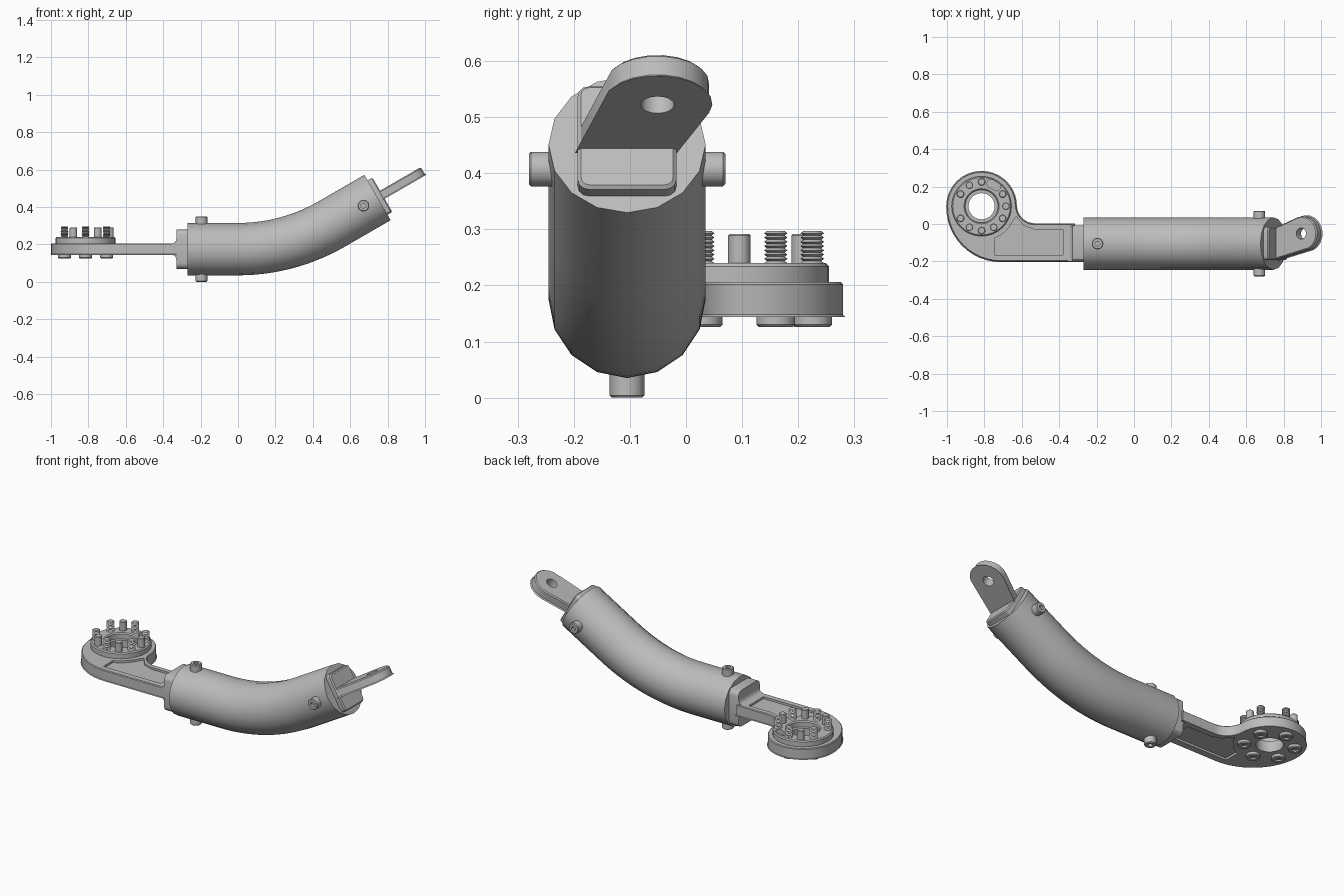
import bpy, bmesh
from math import sin, cos, pi, radians
from mathutils import Matrix, Vector

if "Cube" in bpy.data.objects:
    bpy.data.objects.remove(bpy.data.objects["Cube"], do_unlink=True)

metal = bpy.data.materials.new("grey metal")
metal.use_nodes = True
metal.diffuse_color = (0.5, 0.5, 0.5, 1)
metal.node_tree.nodes["Principled BSDF"].inputs["Base Color"].default_value = (0.5, 0.5, 0.5, 1)

AXIS_Y, AXIS_Z, RADIUS = -0.105, 0.175, 0.14
TILT = radians(30)
RING = Vector((-0.815, 0.095, 0))


def finish(name, bm, matrix=Matrix(), bevel=0):
    """Turn a bmesh into a shaded object, with optional edge bevel."""
    bmesh.ops.remove_doubles(bm, verts=bm.verts, dist=1e-5)
    if bevel:
        edges = [e for e in bm.edges if len(e.link_faces) == 2 and e.calc_face_angle() > radians(50)]
        bmesh.ops.bevel(bm, geom=edges, offset=bevel, segments=1, affect='EDGES')
    bm.transform(matrix)
    bmesh.ops.recalc_face_normals(bm, faces=bm.faces)
    mesh = bpy.data.meshes.new(name)
    bm.to_mesh(mesh)
    bm.free()
    mesh.materials.append(metal)
    ob = bpy.data.objects.new(name, mesh)
    bpy.context.collection.objects.link(ob)
    shade(ob)
    return ob


def shade(ob):
    bpy.ops.object.select_all(action='DESELECT')
    bpy.context.view_layer.objects.active = ob
    ob.select_set(True)
    bpy.ops.object.shade_smooth_by_angle(angle=radians(30))


def skin(bm, rings, closed=False):
    """Bridge successive rings of points; cap the ends unless closed."""
    loops = [[bm.verts.new(p) for p in r] for r in rings]
    n = len(loops[0])
    pairs = list(zip(loops, loops[1:]))
    if closed:
        pairs.append((loops[-1], loops[0]))
    for a, b in pairs:
        for i in range(n):
            j = (i + 1) % n
            bm.faces.new((a[i], a[j], b[j], b[i]))
    if not closed:
        bm.faces.new(loops[0])
        bm.faces.new(loops[-1])


def prism(name, pts, lo, hi, matrix=Matrix(), bevel=0):
    bm = bmesh.new()
    skin(bm, [[(x, y, z) for x, y in pts] for z in (lo, hi)])
    return finish(name, bm, matrix, bevel)


def lathe(name, profile, matrix=Matrix(), sides=16, closed=False):
    """Revolve (radius, height) pairs about local z."""
    bm = bmesh.new()
    skin(bm, [[(r * cos(2 * pi * i / sides), r * sin(2 * pi * i / sides), z) for i in range(sides)]
              for r, z in profile], closed)
    return finish(name, bm, matrix)


def arc(cx, cy, r, start, end, steps):
    angles = [radians(start + (end - start) * i / steps) for i in range(steps + 1)]
    return [(cx + r * cos(a), cy + r * sin(a)) for a in angles]


def rounded_box(w, h, r):
    return [p for sx, sy, a in ((1, 1, 0), (-1, 1, 90), (-1, -1, 180), (1, -1, 270))
            for p in arc(sx * (w - r), sy * (h - r), r, a, a + 90, 3)]


def cut(target, cutters):
    for c in cutters:
        mod = target.modifiers.new("cut", 'BOOLEAN')
        mod.operation, mod.solver, mod.object = 'DIFFERENCE', 'EXACT', c
        bpy.context.view_layer.objects.active = target
        bpy.ops.object.modifier_apply(modifier=mod.name)
        bpy.data.objects.remove(c, do_unlink=True)
    shade(target)


# Bent tube: straight, arc, straight
path = [(-0.27, AXIS_Z, 0)]
path += [(sin(TILT * i / 14), AXIS_Z + 1 - cos(TILT * i / 14), TILT * i / 14) for i in range(15)]
END_X, END_Z = path[-1][0] + 0.284 * cos(TILT), path[-1][1] + 0.284 * sin(TILT)
path.append((END_X, END_Z, TILT))
bm = bmesh.new()
skin(bm, [[(x - RADIUS * cos(a) * sin(t), AXIS_Y + RADIUS * sin(a), z + RADIUS * cos(a) * cos(t))
           for a in (2 * pi * k / 16 for k in range(16))] for x, z, t in path])
finish("bent_tube", bm)

# Local frames: tilted end, and "across" which stands profiles on a tube end
tilted = Matrix.Translation((END_X, AXIS_Y, END_Z)) @ Matrix.Rotation(-TILT, 4, 'Y')
across = Matrix(((0, 0, 1, 0), (1, 0, 0, 0), (0, 1, 0, 0), (0, 0, 0, 1)))

# End flanges
prism("upper_flange", rounded_box(0.088, 0.106, 0.02), -0.02, 0.03, tilted @ across, 0.006)
prism("lower_flange", rounded_box(0.098, 0.105, 0.03), -0.33, -0.26,
      Matrix.Translation((0, AXIS_Y, AXIS_Z)) @ across)

# Skewed tongue with eye hole
tongue = prism("upper_tongue", [(0.02, -0.085)] + arc(0.19, 0.054, 0.092, -62, 110, 10) + [(0.02, 0.085)],
               -0.025, 0.025, tilted, 0.006)
cut(tongue, [lathe("eye_cutter", [(0.03, -0.1), (0.03, 0.1)],
                   tilted @ Matrix.Translation((0.185, 0.054, 0)))])

# Hooked arm with ring end
outline = [(-0.32, -0.2)] + arc(-0.71, 0.09, 0.29, 270, 180, 12)
outline += arc(RING.x, RING.y, 0.185, 178, 0, 20) + arc(-0.53, 0.1, 0.1, 190, 270, 7) + [(-0.32, 0)]
arm = prism("hooked_arm", outline, 0.144, 0.206, bevel=0.004)
pocket = [(-0.38, -0.165), (-0.38, -0.03), (-0.53, -0.03), (-0.59, -0.01), (-0.63, 0.04)]
pocket += arc(RING.x, RING.y, 0.185, -25, -68, 6) + [(-0.745, -0.165)]
cut(arm, [lathe("bore_cutter", [(0.07, 0), (0.07, 0.4)], Matrix.Translation(RING), 32),
          prism("pocket_cutter", pocket, 0.194, 0.3),
          prism("pocket_cutter", pocket, 0.05, 0.156)])

# Fillet where the arm meets the lower flange
side = Matrix(((1, 0, 0, 0), (0, 0, -1, 0), (0, 1, 0, 0), (0, 0, 0, 1)))
fillet = arc(-0.355, 0.23, 0.025, 270, 360, 4) + [(-0.32, 0.23), (-0.32, 0.12)]
fillet += arc(-0.355, 0.12, 0.025, 0, 90, 4)
prism("arm_fillet", fillet, 0.01, 0.2, side)

# Raised ring boss with two slots
boss = lathe("ring_boss", [(0.088, 0.2), (0.16, 0.2), (0.16, 0.234), (0.154, 0.24), (0.094, 0.24), (0.088, 0.234)],
             Matrix.Translation(RING), 32, closed=True)


def around(angle):
    return Matrix.Translation(RING) @ Matrix.Rotation(radians(angle), 4, 'Z') @ Matrix.Translation((0.13, 0, 0))


slot = arc(0, 0.018, 0.021, 0, 180, 6) + arc(0, -0.018, 0.021, 180, 360, 6)
cut(boss, [prism("slot_cutter", slot, 0.215, 0.3, around(a)) for a in (60, 180)])

# Threaded screws and plain pins around the ring
screw = [(0.001, 0.135), (0.016, 0.135), (0.016, 0.126), (0.031, 0.126), (0.035, 0.13), (0.035, 0.148), (0.017, 0.148)]
screw += [(0.021 if i % 2 else 0.016, 0.236 + 0.0038 * i) for i in range(17)] + [(0.001, 0.297)]
pin = [(0.001, 0.2), (0.02, 0.2), (0.02, 0.289), (0.017, 0.292), (0.001, 0.292)]
for a in (30, 90, 150, 210, 270, 330):
    lathe("ring_screw", screw, around(a))
for a in (0, 120, 240, 300):
    lathe("ring_pin", pin, around(a))

# Socket screws holding the tube: above and below, then both sides
head = [(0.031, 0.12), (0.031, 0.171), (0.027, 0.175), (0.013, 0.175), (0.013, 0.16), (0.001, 0.16)]
lower = Matrix.Translation((-0.195, AXIS_Y, AXIS_Z))
upper = tilted @ Matrix.Translation((-0.087, 0, 0))
for base, turns in ((lower, (0, 180)), (upper, (90, -90))):
    for t in turns:
        lathe("tube_screw", head, base @ Matrix.Rotation(radians(t), 4, 'X'))
